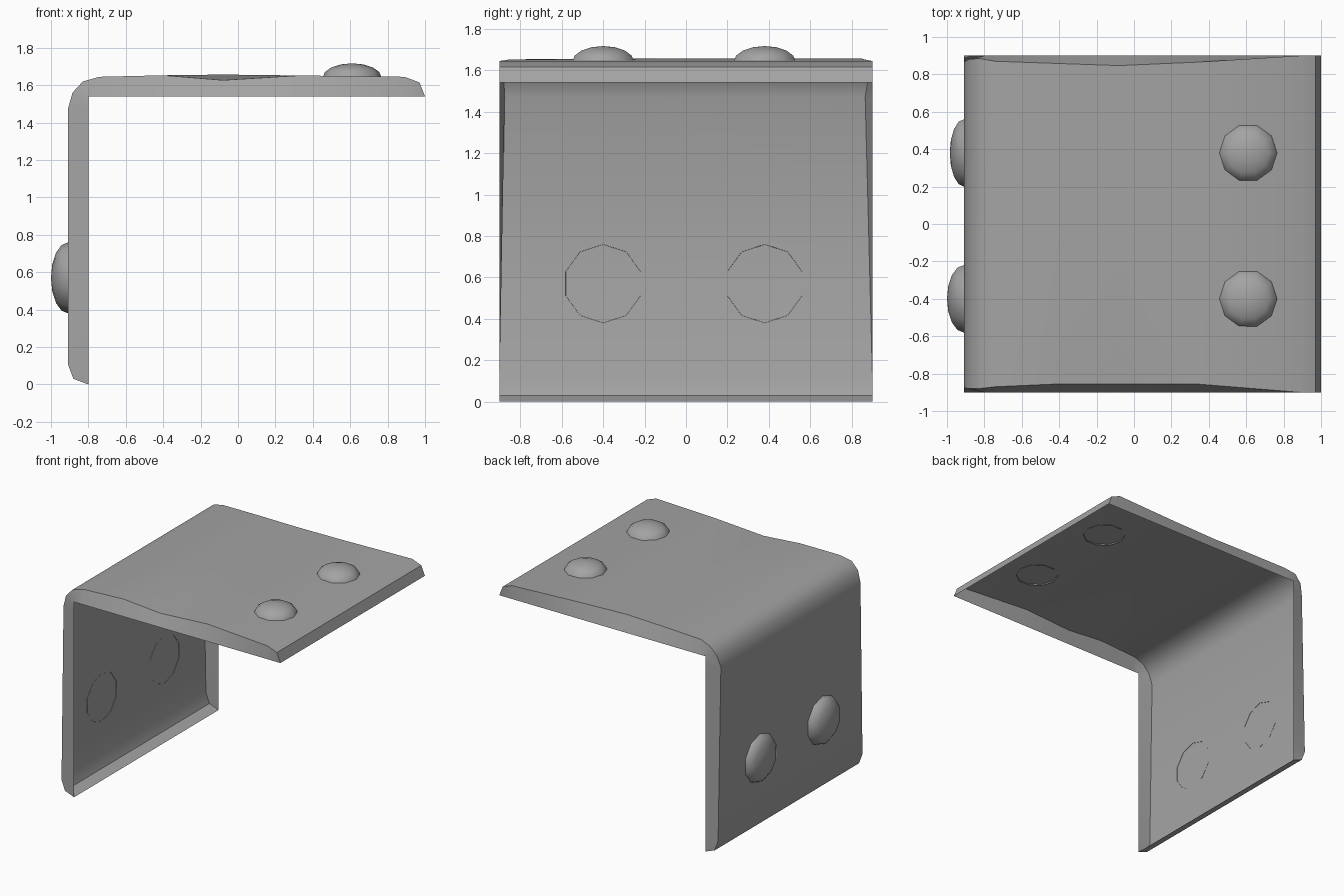
import bpy
import bmesh
from math import cos, sin, pi, radians
from mathutils import Matrix

cube = bpy.data.objects.get("Cube")
if cube:
    bpy.data.objects.remove(cube, do_unlink=True)

steel = bpy.data.materials.new("grey_steel")
steel.use_nodes = True
GREY = (0.37, 0.37, 0.37, 1.0)
steel.diffuse_color = GREY
steel.node_tree.nodes["Principled BSDF"].inputs["Base Color"].default_value = GREY


def finish(name, bm):
    """Turn a bmesh into a smooth-shaded object with sharp creases."""
    mesh = bpy.data.meshes.new(name)
    bm.to_mesh(mesh)
    bm.free()
    mesh.materials.append(steel)
    obj = bpy.data.objects.new(name, mesh)
    bpy.context.collection.objects.link(obj)
    bpy.ops.object.select_all(action='DESELECT')
    obj.select_set(True)
    bpy.context.view_layer.objects.active = obj
    bpy.ops.object.shade_smooth_by_angle(angle=radians(35))
    return obj


# Bent plate: outer skin with worn, slanted side edges, open on the inside.
HALF = 0.9
INNER_X, INNER_Z = -0.8, 1.54
# x, z, half width at the front, half width at the back
PROFILE = [
    (-0.80, 0.00, 0.90, 0.90),
    (-0.88, 0.03, 0.90, 0.90),
    (-0.91, 0.11, 0.90, 0.90),
    (-0.91, 1.47, 0.875, 0.865),
    (-0.885, 1.56, 0.88, 0.88),
    (-0.83, 1.62, 0.88, 0.885),
    (-0.74, 1.645, 0.87, 0.87),
    (-0.40, 1.653, 0.855, 0.858),
    (-0.08, 1.657, 0.855, 0.847),
    (0.33, 1.652, 0.855, 0.865),
    (0.89, 1.645, 0.90, 0.90),
    (0.97, 1.615, 0.90, 0.90),
    (1.00, 1.54, 0.90, 0.90),
]
DENT = 8          # profile point where the front edge is dented
DENT_DEPTH = 0.03

bm = bmesh.new()
rows = []
for i, (x, z, front, back) in enumerate(PROFILE):
    rim_x, rim_z = max(x, INNER_X), min(z, INNER_Z)
    edge_z = z - DENT_DEPTH if i == DENT else z
    points = [
        (rim_x, -HALF, rim_z),
        (x, -front, edge_z),
        (x, -0.05, z),
        (x, back, z),
        (rim_x, HALF, rim_z),
    ]
    rows.append([bm.verts.new(p) for p in points])

for i in range(len(rows) - 1):
    a, b = rows[i], rows[i + 1]
    for j in range(4):
        if j == 1 and i == DENT - 1:       # fan faces around the dent
            bm.faces.new((a[1], b[1], b[2]))
            bm.faces.new((a[1], b[2], a[2]))
        elif j == 1 and i == DENT:
            bm.faces.new((a[1], b[1], a[2]))
            bm.faces.new((b[1], b[2], a[2]))
        else:
            bm.faces.new((a[j], b[j], b[j + 1], a[j + 1]))
bmesh.ops.remove_doubles(bm, verts=bm.verts[:], dist=0.0005)
finish("bent_plate", bm)


# Rivets: ten-sided low domes.
def rivet(name, location, radius, height, turn=0.0, sides=10, steps=4):
    bm = bmesh.new()
    rings = []
    for k in range(steps):
        t = k / steps * pi / 2
        rings.append([
            bm.verts.new((radius * cos(t) * cos(2 * pi * s / sides),
                          radius * cos(t) * sin(2 * pi * s / sides),
                          height * sin(t)))
            for s in range(sides)])
    tip = bm.verts.new((0, 0, height))
    for s in range(sides):
        n = (s + 1) % sides
        for low, high in zip(rings, rings[1:]):
            bm.faces.new((low[s], low[n], high[n], high[s]))
        bm.faces.new((rings[-1][s], rings[-1][n], tip))
    bm.transform(Matrix.Translation(location) @ Matrix.Rotation(turn, 4, 'Y'))
    finish(name, bm)


for side, y, depth in (("front", -0.40, 0.092), ("back", 0.38, 0.077)):
    rivet("top_rivet_" + side, (0.61, y, 1.642), 0.157, 0.075)
    rivet("wall_rivet_" + side, (-0.908, y, 0.57), 0.19, depth, turn=-pi / 2)
